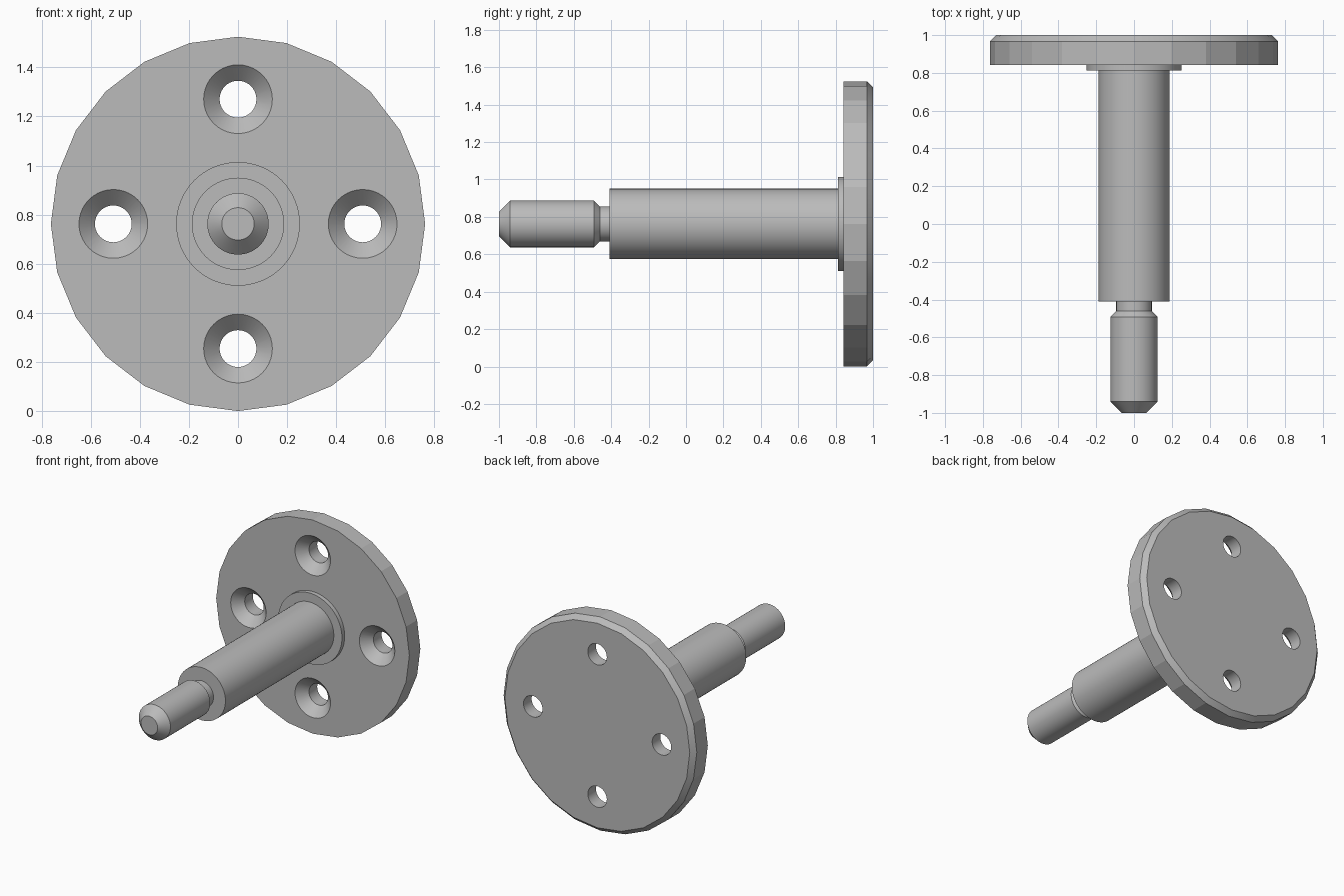
import bpy
import bmesh
import math

cube = bpy.data.objects.get("Cube")
if cube:
    bpy.data.objects.remove(cube, do_unlink=True)

CENTRE_Z = 0.7625

# Single grey metal
metal = bpy.data.materials.new("grey metal")
metal.use_nodes = True
GREY = (0.5, 0.5, 0.5, 1.0)
metal.diffuse_color = GREY
metal.node_tree.nodes["Principled BSDF"].inputs["Base Color"].default_value = GREY


def lathe(name, profile, sides, x=0.0, z=CENTRE_Z):
    """Closed solid turned about the y axis from (radius, y) pairs, front to back."""
    bm = bmesh.new()
    rings = []
    for r, y in profile:
        angles = [2 * math.pi * i / sides for i in range(sides)]
        rings.append([bm.verts.new((x + r * math.sin(a), y, z + r * math.cos(a))) for a in angles])
    for a, b in zip(rings, rings[1:]):
        for i in range(sides):
            j = (i + 1) % sides
            bm.faces.new((a[i], a[j], b[j], b[i]))
    bm.faces.new(rings[0])
    bm.faces.new(rings[-1])
    bmesh.ops.recalc_face_normals(bm, faces=bm.faces)
    mesh = bpy.data.meshes.new(name)
    bm.to_mesh(mesh)
    bm.free()
    mesh.materials.append(metal)
    obj = bpy.data.objects.new(name, mesh)
    bpy.context.collection.objects.link(obj)
    return obj


def smooth(obj, degrees):
    bpy.ops.object.select_all(action='DESELECT')
    obj.select_set(True)
    bpy.context.view_layer.objects.active = obj
    bpy.ops.object.shade_smooth_by_angle(angle=math.radians(degrees))


# Round mounting flange, bevelled on its back edge
flange = lathe("flange", [(0.7625, 0.843), (0.7625, 0.967), (0.73, 1.0)], 24)

# Four countersunk screw holes
for k in range(4):
    a = k * math.pi / 2
    cutter = lathe("hole_cutter", [(0.153, 0.83), (0.075, 0.908), (0.075, 1.05)], 40,
                   0.508 * math.sin(a), CENTRE_Z + 0.508 * math.cos(a))
    cutter.hide_render = True
    cut = flange.modifiers.new("screw_hole", 'BOOLEAN')
    cut.operation = 'DIFFERENCE'
    cut.solver = 'EXACT'
    cut.object = cutter
    bpy.context.view_layer.objects.active = flange
    bpy.ops.object.modifier_apply(modifier=cut.name)
    bpy.data.objects.remove(cutter, do_unlink=True)
smooth(flange, 12)

# Thin collar where the shaft meets the flange
collar = lathe("collar", [(0.252, 0.812), (0.252, 0.85)], 64)
smooth(collar, 30)

# Main shaft
shaft = lathe("shaft", [(0.188, -0.41), (0.188, 0.83)], 64)
smooth(shaft, 30)

# Threaded end: chamfered tip, plain body, relief neck
stud = lathe("stud_end", [(0.066, -1.0), (0.125, -0.94), (0.125, -0.492),
                          (0.094, -0.461), (0.094, -0.40)], 64)
smooth(stud, 30)
